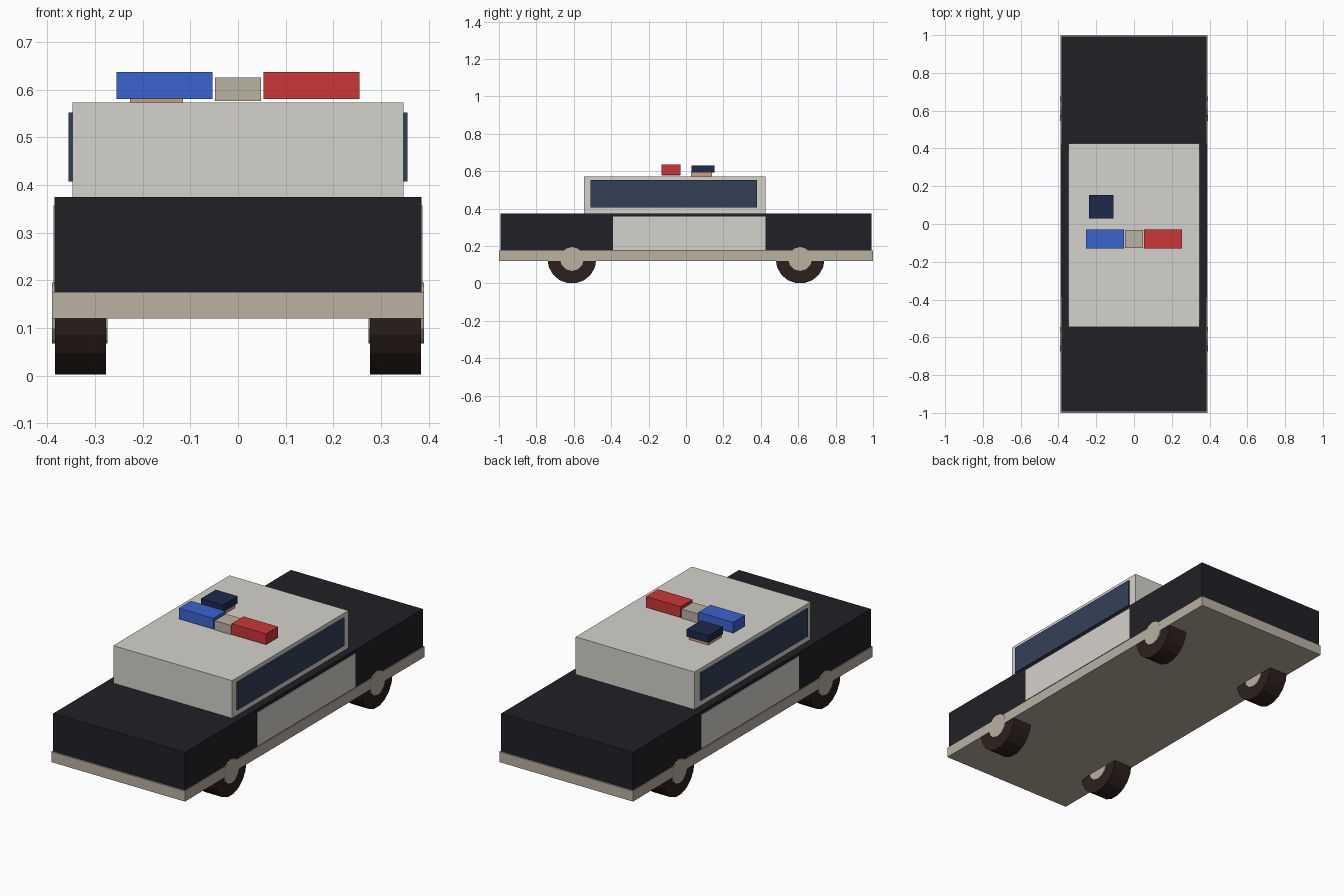
import bpy
from math import pi

if "Cube" in bpy.data.objects:
    bpy.data.objects.remove(bpy.data.objects["Cube"])


def material(name, rgb):
    """Material from 0-255 display colour."""
    m = bpy.data.materials.new(name)
    m.diffuse_color = [(c / 255) ** 2.2 for c in rgb] + [1]
    m.use_nodes = True
    m.node_tree.nodes["Principled BSDF"].inputs["Base Color"].default_value = m.diffuse_color
    return m


BLACK = material("black_paint", (38, 37, 42))
WHITE = material("white_paint", (212, 209, 202))
TRIM = material("trim", (184, 175, 160))
GLASS = material("glass", (54, 66, 88))
RUBBER = material("rubber", (48, 38, 35))
BLUE = material("blue_light", (60, 100, 205))
RED = material("red_light", (203, 58, 58))
NAVY = material("navy", (36, 46, 76))
SKIN = material("skin", (205, 160, 120))


def box(name, x, y, z, mat):
    """Box from (min, max) ranges on each axis."""
    r = (x, y, z)
    bpy.ops.mesh.primitive_cube_add(size=1, location=[(a + b) / 2 for a, b in r])
    o = bpy.context.object
    o.name = name
    o.scale = [b - a for a, b in r]
    bpy.ops.object.transform_apply(location=False, rotation=False, scale=True)
    o.data.materials.append(mat)


def disc(name, x, y, z, radius, width, sides, mat):
    """Cylinder with its axle along x."""
    bpy.ops.mesh.primitive_cylinder_add(vertices=sides, radius=radius, depth=width,
                                        location=(x, y, z), rotation=(0, pi / 2, 0))
    o = bpy.context.object
    o.name = name
    o.data.materials.append(mat)


# Chassis, body and cabin
box("chassis", (-.39, .39), (-1, 1), (.12, .175), TRIM)
box("body", (-.385, .385), (-.992, .992), (.175, .375), BLACK)
box("cabin", (-.347, .347), (-.545, .425), (.37, .573), WHITE)

# Side windows, doors and wheels
for side, s in (("left", -1), ("right", 1)):
    def span(a, b):
        return tuple(sorted((s * a, s * b)))
    box(side + "_window", span(.337, .356), (-.51, .38), (.407, .552), GLASS)
    box(side + "_door", span(.375, .3875), (-.39, .425), (.18, .357), WHITE)
    for end, y in (("front", -.61), ("rear", .61)):
        disc(f"{end}_{side}_tire", s * .331, y, .131, .131, .107, 18, RUBBER)
        disc(f"{end}_{side}_hub", s * .332, y, .131, .064, .117, 12, TRIM)

# Roof light bar
box("blue_light", (-.255, -.053), (-.13, -.03), (.58, .637), BLUE)
box("light_bar_centre", (-.048, .048), (-.127, -.033), (.576, .625), TRIM)
box("red_light", (.053, .255), (-.13, -.03), (.58, .637), RED)

# Driver's head and cap poking through the roof
box("driver_head", (-.227, -.115), (.028, .138), (.485, .596), SKIN)
box("driver_cap", (-.237, -.109), (.029, .153), (.593, .631), NAVY)
